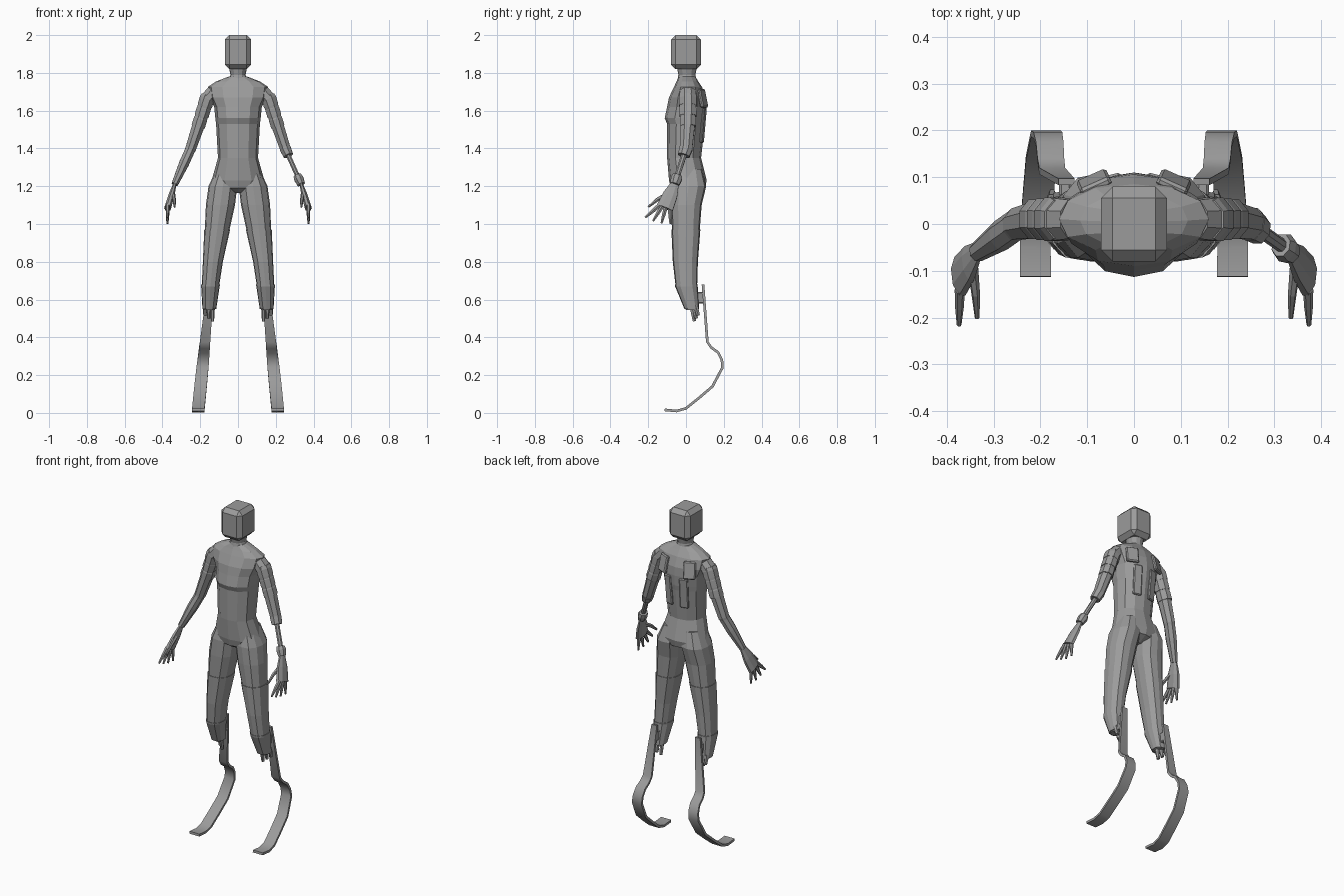
import bpy
import bmesh
from math import cos, sin, pi, radians
from mathutils import Vector

if "Cube" in bpy.data.objects:
    bpy.data.objects.remove(bpy.data.objects["Cube"], do_unlink=True)

# One matte grey for the whole figure
grey = bpy.data.materials.new("matte_grey")
grey.use_nodes = True
tone = (0.33, 0.33, 0.33, 1)
grey.diffuse_color = tone
for node in grey.node_tree.nodes:
    if node.type == "BSDF_PRINCIPLED":
        node.inputs["Base Color"].default_value = tone


def loft(name, rings):
    """Skin a closed body through rings that have equal point counts."""
    bm = bmesh.new()
    loops = [[bm.verts.new(point) for point in ring] for ring in rings]
    count = len(loops[0])
    for low, high in zip(loops, loops[1:]):
        for i in range(count):
            j = (i + 1) % count
            bm.faces.new((low[i], low[j], high[j], high[i]))
    bm.faces.new(loops[0])
    bm.faces.new(loops[-1])
    bmesh.ops.recalc_face_normals(bm, faces=bm.faces)
    mesh = bpy.data.meshes.new(name)
    bm.to_mesh(mesh)
    bm.free()
    mesh.materials.append(grey)
    obj = bpy.data.objects.new(name, mesh)
    bpy.context.collection.objects.link(obj)
    return obj


def neighbours(items, index):
    """Items before and after an index, clamped at both ends."""
    return items[max(index - 1, 0)], items[min(index + 1, len(items) - 1)]


def body(name, sections, side=1, power=2.2, sides=12):
    """Level superellipse sections: height, centre x, half width, front, back."""
    rings = []
    for z, centre, half, front, back in sections:
        ring = []
        for i in range(sides):
            c, s = cos(2 * pi * i / sides), sin(2 * pi * i / sides)
            size = (abs(c) ** power + abs(s) ** power) ** (-1 / power)
            x = centre + half * c * size
            y = (front + back) / 2 + (back - front) / 2 * s * size
            ring.append((side * x, y, z))
        rings.append(ring)
    return loft(name, rings)


def limb(name, stations, side=1, sides=8, flat=0.85):
    """Tube along a path of point and depth radius; flat scales its width."""
    path = [Vector(point) for point, radius in stations]
    rings = []
    for i, (point, radius) in enumerate(stations):
        before, after = neighbours(path, i)
        along = (after - before).normalized()
        forward = Vector((0, 1, 0))
        deep = (forward - along * forward.dot(along)).normalized()
        wide = along.cross(deep) * flat
        ring = []
        for k in range(sides):
            angle = 2 * pi * (k + 0.5) / sides
            p = path[i] + (deep * cos(angle) + wide * sin(angle)) * radius
            ring.append((side * p.x, p.y, p.z))
        rings.append(ring)
    return loft(name, rings)


def block(name, centre, size, chamfer, turn=(0, 0, 0)):
    """Chamfered box."""
    bpy.ops.mesh.primitive_cube_add(size=1, location=centre, rotation=turn)
    obj = bpy.context.object
    obj.name = name
    obj.scale = size
    bpy.ops.object.transform_apply(location=False, rotation=False, scale=True)
    bevel = obj.modifiers.new("chamfer", "BEVEL")
    bevel.width = chamfer
    bevel.segments = 1
    obj.data.materials.append(grey)


def blend(sections, height):
    """Section at a height, mixed from the sections below and above it."""
    for low, high in zip(sections, sections[1:]):
        if low[0] <= height <= high[0]:
            mix = (height - low[0]) / (high[0] - low[0])
            return [a + (b - a) * mix for a, b in zip(low, high)]


def shell(name, bottom, top, swell, side):
    """Sleeve that follows the leg between two heights, standing proud of it."""
    heights = [bottom] + [s[0] for s in leg if bottom < s[0] < top] + [top]
    sections = []
    for height in heights:
        z, centre, half, front, back = blend(leg, height)
        sections.append((z, centre, half + swell, front - swell, back + swell))
    body(name, sections, side, power=2.6)


def blade(name, side):
    """Springy strip that leans outward and widens toward the ground."""
    rings = []
    for i, (y, z) in enumerate(spring):
        before, after = neighbours(spring, i)
        out = Vector((before[1] - after[1], after[0] - before[0])).normalized()
        out *= 0.007
        centre = 0.212 - z / 10
        half = min(0.033, 0.04 - z / 30)
        rings.append([(side * (centre + across * half), y + face * out.x, z + face * out.y)
                      for across, face in ((-1, -1), (1, -1), (1, 1), (-1, 1))])
    obj = loft(name, rings)
    bpy.ops.object.select_all(action="DESELECT")
    obj.select_set(True)
    bpy.context.view_layer.objects.active = obj
    bpy.ops.object.shade_smooth_by_angle(angle=radians(40))


# Head, neck and torso
block("head", (0, 0, 1.91), (0.14, 0.16, 0.18), 0.024)
body("neck", [(1.74, 0, 0.06, -0.05, 0.06), (1.79, 0, 0.04, -0.04, 0.05),
              (1.84, 0, 0.05, -0.05, 0.06)])
torso = (
    (1.165, 0.04, -0.04, 0.05), (1.19, 0.11, -0.08, 0.1),
    (1.23, 0.14, -0.09, 0.11), (1.35, 0.106, -0.1, 0.08),
    (1.53, 0.116, -0.1, 0.1), (1.56, 0.12, -0.113, 0.106),
    (1.62, 0.126, -0.1, 0.11), (1.67, 0.15, -0.09, 0.106),
    (1.725, 0.16, -0.064, 0.085), (1.755, 0.115, -0.05, 0.065),
    (1.78, 0.05, -0.04, 0.05))
body("torso", [(z, 0, half, front, back) for z, half, front, back in torso])

# Leg sections, bottom to top
leg = ((0.545, 0.152, 0.03, 0, 0.064), (0.67, 0.146, 0.043, -0.052, 0.056),
       (0.8, 0.133, 0.05, -0.067, 0.06), (1.1, 0.093, 0.077, -0.08, 0.083),
       (1.2, 0.08, 0.076, -0.08, 0.107), (1.29, 0.065, 0.05, -0.06, 0.085))

# Blade path: depth, height
spring = ((0.09, 0.68), (0.113, 0.375), (0.135, 0.345), (0.17, 0.32),
          (0.19, 0.28), (0.193, 0.24), (0.14, 0.14), (0.07, 0.08),
          (0, 0.024), (-0.05, 0.01), (-0.113, 0.016))

# Arm landmarks
shoulder = Vector((0.165, 0.01, 1.66))
biceps = Vector((0.2, 0.01, 1.55))
elbow = Vector((0.25, 0, 1.4))
wrist = Vector((0.335, -0.06, 1.21))
knuckles = Vector((0.372, -0.112, 1.085))

for label, side in (("left", 1), ("right", -1)):
    # Back plates beside the spine
    block(label + "_shoulder_blade_plate", (side * 0.085, 0.088, 1.665),
          (0.07, 0.02, 0.1), 0.006, (radians(12), 0, side * radians(-24)))
    block(label + "_back_panel", (side * 0.05, 0.09, 1.52),
          (0.05, 0.015, 0.18), 0.005, (radians(-5), 0, side * radians(-14)))

    # Leg with overlapping sleeves, shin pegs and running blade
    body(label + "_leg", leg, side, power=2.5)
    shell(label + "_lower_thigh_sleeve", 0.66, 0.97, 0.003, side)
    shell(label + "_shin_sleeve", 0.55, 0.68, 0.006, side)
    for k in range(3):
        top = Vector((0.135 + 0.02 * k, 0.03 + 0.01 * k, 0.57))
        tip = top + Vector((0, 0.015, 0.015 * k - 0.085))
        limb(f"{label}_shin_peg_{k}", [(top, 0.015), (tip, 0.01)], side, sides=6)
    block(label + "_blade_mount", (side * 0.147, 0.075, 0.61),
          (0.026, 0.05, 0.06), 0.005)
    blade(label + "_running_blade", side)

    # Upper arm with stepped bands
    limb(label + "_upper_arm", [
        ((0.13, 0.01, 1.7), 0.045), (shoulder, 0.05), (biceps, 0.043),
        (elbow, 0.036), (elbow.lerp(wrist, 0.2), 0.03)], side)
    for k in range(3):
        top = shoulder.lerp(biceps, 0.5 * k - 0.2)
        low = shoulder.lerp(biceps, 0.5 * k + 0.3)
        girth = 0.05 - 0.002 * k
        limb(f"{label}_arm_band_{k}", [
            (top, girth - 0.006), (top.lerp(low, 0.3), girth), (low, girth)], side)

    # Hand with fanned fingers and a thumb
    limb(label + "_palm", [
        (wrist, 0.024), (wrist.lerp(knuckles, 0.45), 0.042), (knuckles, 0.048)],
        side, flat=0.4)
    for k, finger in enumerate(("little", "ring", "middle", "index")):
        root = knuckles + Vector((0, 0.026 - 0.018 * k, 0.015))
        fan = radians(17 * k - 2)
        reach = Vector((0.016, -sin(fan), -cos(fan))) * 0.1
        limb(f"{label}_{finger}_finger", [
            (root, 0.013), (root + reach / 2, 0.011), (root + reach, 0.006)],
            side, sides=6)
    limb(label + "_thumb", [
        ((0.345, -0.085, 1.165), 0.014), ((0.338, -0.15, 1.13), 0.011),
        ((0.335, -0.2, 1.09), 0.006)], side, sides=6)

# Full right forearm
limb("right_forearm", [(elbow, 0.034), (elbow.lerp(wrist, 0.4), 0.034),
                       (wrist, 0.022)], -1)

# Slim left forearm strut with elbow cap and wrist cuff
limb("left_forearm_strut", [(elbow, 0.016), (wrist, 0.015)])
limb("left_elbow_cap", [(elbow, 0.038), (elbow.lerp(wrist, 0.2), 0.033)])
limb("left_wrist_cuff", [(elbow.lerp(wrist, t), r) for t, r in (
    (0.75, 0.026), (0.85, 0.032), (1, 0.026))])
